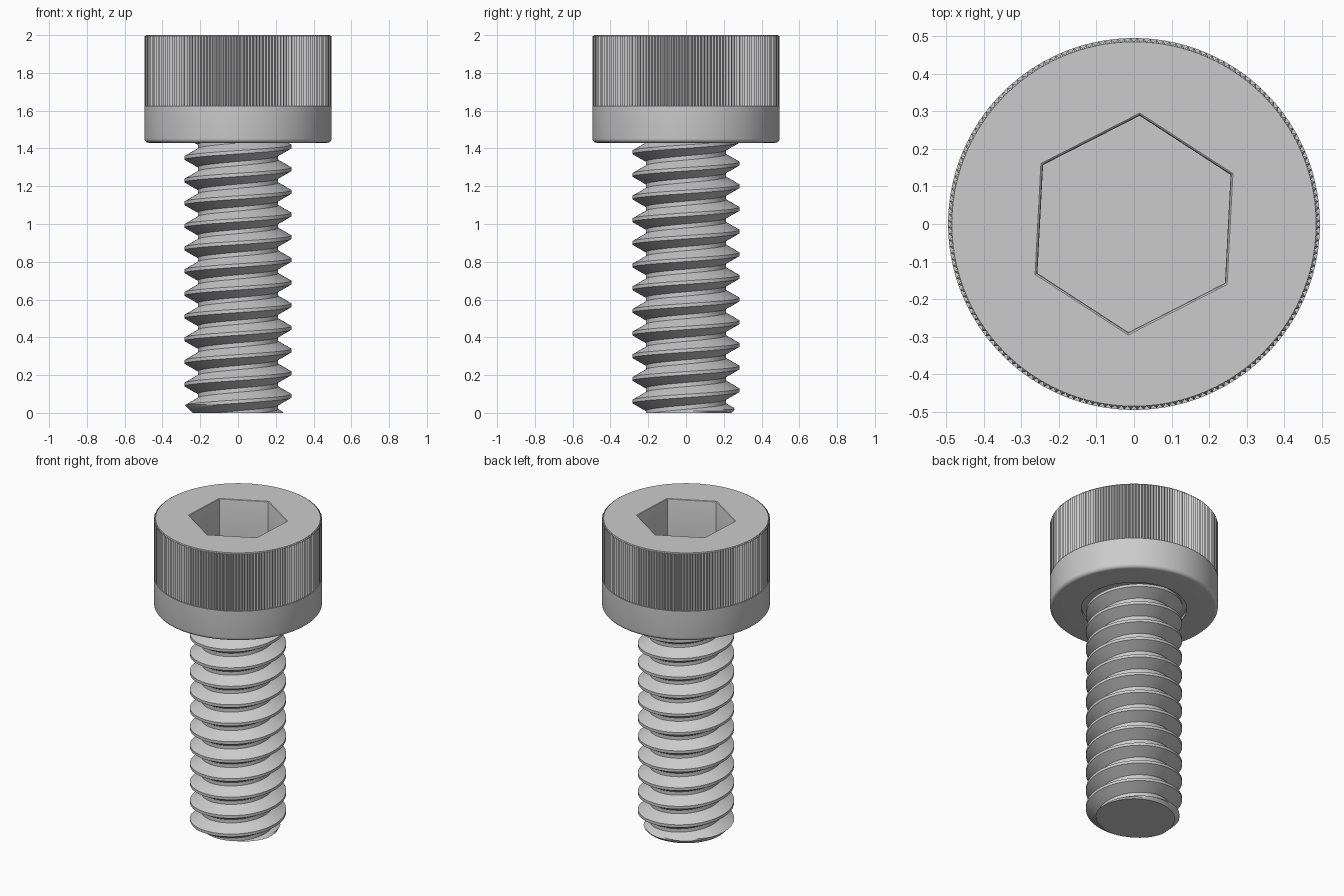
import bpy, bmesh, math

if "Cube" in bpy.data.objects:
    bpy.data.objects.remove(bpy.data.objects["Cube"])

steel = bpy.data.materials.new("grey steel")
steel.use_nodes = True
GREY = (0.6, 0.6, 0.6, 1)
steel.diffuse_color = GREY
steel.node_tree.nodes["Principled BSDF"].inputs["Base Color"].default_value = GREY


def finish(bm, name):
    bmesh.ops.recalc_face_normals(bm, faces=bm.faces)
    mesh = bpy.data.meshes.new(name)
    bm.to_mesh(mesh)
    bm.free()
    mesh.materials.append(steel)
    obj = bpy.data.objects.new(name, mesh)
    bpy.context.collection.objects.link(obj)
    bpy.ops.object.select_all(action="DESELECT")
    obj.select_set(True)
    bpy.context.view_layer.objects.active = obj
    bpy.ops.object.shade_smooth_by_angle(angle=math.radians(30))


# Radius rules for the rings of the head, by angle in degrees
def circle(radius):
    return lambda deg: radius


def knurl(deg):
    return 0.495 if deg % 2 else 0.485


def hexagon(apothem):
    return lambda deg: apothem / math.cos(math.radians((deg - 27) % 60 - 30))


# Head: rings from the underside recess, up the knurled side, into the hex socket
UNDER, LEDGE, TOP, FILLET = 1.43, 1.625, 2.0, 0.022
rings = [(circle(0.2), 1.45), (circle(0.31), 1.45), (circle(0.31), UNDER)]
for step in range(6):
    a = math.radians(step * 18)
    rings.append((circle(0.495 - FILLET + FILLET * math.sin(a)),
                  UNDER + FILLET - FILLET * math.cos(a)))
rings += [(circle(0.495), LEDGE), (knurl, LEDGE), (knurl, TOP - 0.006),
          (circle(0.485), TOP), (hexagon(0.256), TOP),
          (hexagon(0.252), TOP - 0.003), (hexagon(0.25), TOP - 0.01),
          (hexagon(0.25), 1.71)]

bm = bmesh.new()
loops = []
for radius, z in rings:
    loop = []
    for deg in range(360):
        r, t = radius(deg), math.radians(deg)
        loop.append(bm.verts.new((r * math.cos(t), r * math.sin(t), z)))
    loops.append(loop)
for low, high in zip(loops, loops[1:]):
    for i in range(360):
        j = (i + 1) % 360
        bm.faces.new((low[i], low[j], high[j], high[i]))
bm.faces.new(loops[0])
bm.faces.new(loops[-1])
bmesh.ops.remove_doubles(bm, verts=bm.verts, dist=1e-5)
finish(bm, "socket_head")

# Threaded shank: a helical strip whose rows follow crest and root edges
PITCH, CREST, ROOT, SEGMENTS = 0.12, 0.283, 0.213, 120
profile = [(-0.009, CREST), (0.009, CREST), (0.049, ROOT), (0.071, ROOT)]
bm = bmesh.new()
columns = []
for i in range(SEGMENTS):
    turn = i / SEGMENTS
    t = turn * math.tau
    columns.append([bm.verts.new((r * math.cos(t), r * math.sin(t),
                                  0.03 + (turn - 0.5 + k) * PITCH + dz))
                    for k in range(-2, 14) for dz, r in profile])
rows = len(columns[0])
for i, col in enumerate(columns):
    last = i == SEGMENTS - 1
    nxt, shift = columns[(i + 1) % SEGMENTS], len(profile) if last else 0
    for j in range(rows - 1 - shift):
        bm.faces.new((col[j], nxt[j + shift], nxt[j + shift + 1], col[j + 1]))


def cut(z, **kwargs):
    bmesh.ops.bisect_plane(bm, geom=bm.verts[:] + bm.edges[:] + bm.faces[:],
                           plane_co=(0, 0, z), plane_no=(0, 0, 1), **kwargs)


# Trim the ends, cap them and chamfer the tip
cut(0, clear_inner=True)
cut(1.45, clear_outer=True)
for step in range(1, 6):
    cut(step * 0.009)
bmesh.ops.holes_fill(bm, edges=[e for e in bm.edges if e.is_boundary], sides=0)
for v in bm.verts:
    r, limit = v.co.xy.length, 0.24 + max(v.co.z, 0)
    if r > limit:
        v.co.x *= limit / r
        v.co.y *= limit / r
finish(bm, "threaded_shank")
